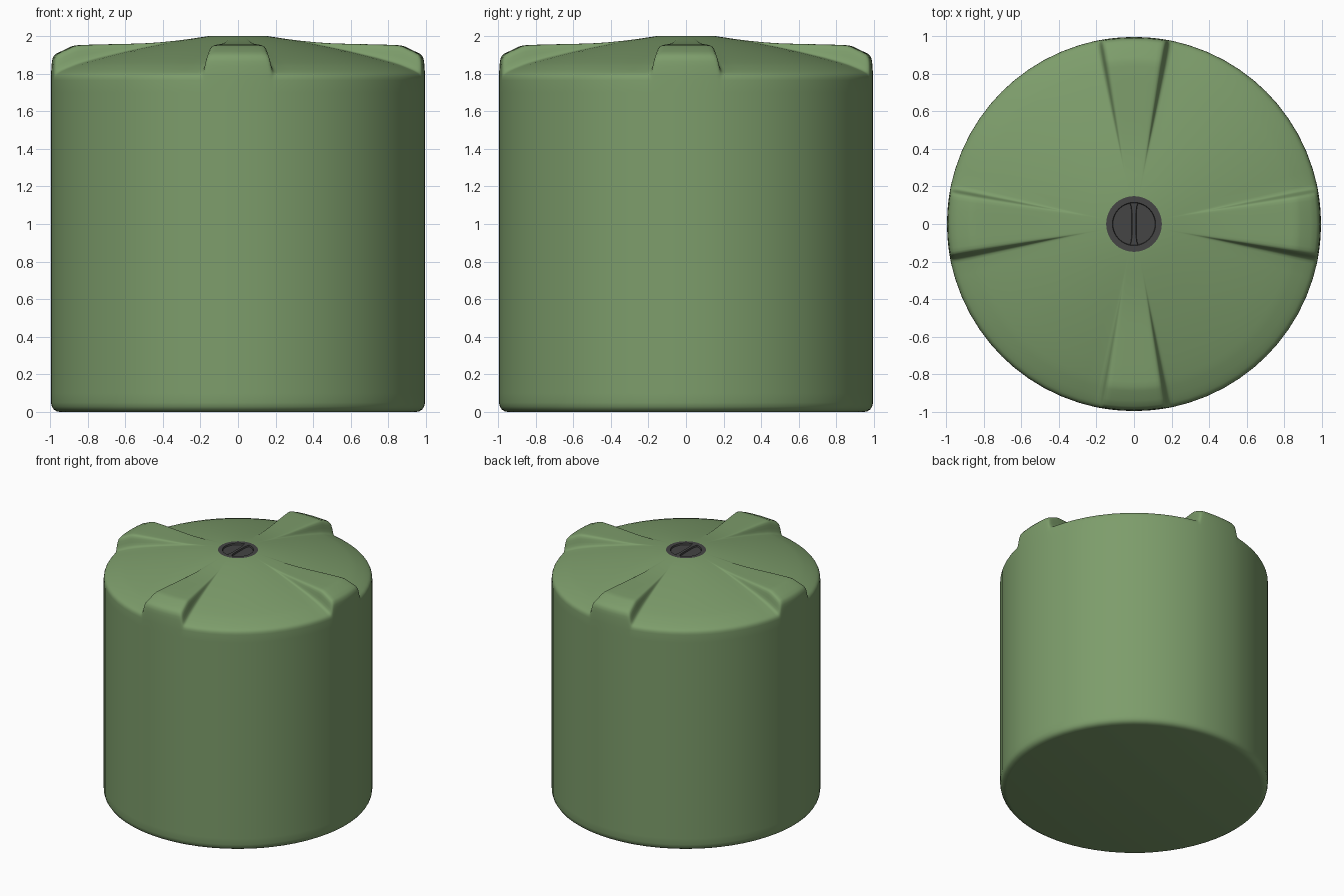
import bpy, bmesh, math

if "Cube" in bpy.data.objects:
    bpy.data.objects.remove(bpy.data.objects["Cube"])


def material(name, rgb):
    m = bpy.data.materials.new(name)
    m.diffuse_color = (*rgb, 1)
    m.use_nodes = True
    m.node_tree.nodes["Principled BSDF"].inputs["Base Color"].default_value = m.diffuse_color
    return m


GREEN = material("tank green", (0.205, 0.337, 0.147))
GREY = material("lid dark grey", (0.058, 0.058, 0.058))


def finish(bm, name, mat, angle):
    bmesh.ops.recalc_face_normals(bm, faces=bm.faces)
    me = bpy.data.meshes.new(name)
    bm.to_mesh(me)
    bm.free()
    ob = bpy.data.objects.new(name, me)
    bpy.context.collection.objects.link(ob)
    me.materials.append(mat)
    bpy.ops.object.select_all(action='DESELECT')
    bpy.context.view_layer.objects.active = ob
    ob.select_set(True)
    bpy.ops.object.shade_smooth_by_angle(angle=math.radians(angle))
    return ob


def skin(bm, rings):
    for a, b in zip(rings, rings[1:]):
        n = len(a)
        for i in range(n):
            bm.faces.new((a[i], a[(i + 1) % n], b[(i + 1) % n], b[i]))


# Tank: (r, z) of the plain roof paired with (r, z) of the raised ribs
wall = [(0.945, 0), (0.965, 0.004), (0.98, 0.013), (0.99, 0.028), (0.995, 0.05),
        (0.995, 0.1), (0.995, 0.9), (0.995, 1.70), (0.995, 1.765)]
profile = [(p, p) for p in wall] + [
    ((0.993, 1.780), (0.994, 1.81)),
    ((0.988, 1.791), (0.992, 1.84)),
    ((0.980, 1.800), (0.990, 1.865)),
    ((0.970, 1.806), (0.984, 1.888)),
    ((0.955, 1.814), (0.970, 1.905)),
    ((0.930, 1.825), (0.940, 1.919)),
    ((0.885, 1.843), (0.888, 1.944)),
    ((0.865, 1.850), (0.865, 1.950)),
    ((0.840, 1.858), (0.840, 1.952)),
    ((0.750, 1.883), (0.750, 1.955)),
    ((0.600, 1.919), (0.600, 1.958)),
    ((0.500, 1.940), (0.500, 1.961)),
    ((0.420, 1.956), (0.420, 1.966)),
    ((0.340, 1.971), (0.340, 1.974)),
    ((0.260, 1.984), (0.260, 1.984)),
    ((0.160, 1.999), (0.160, 1.999)),
    ((0.145, 2.000), (0.145, 2.000)),
    ((0.143, 1.985), (0.143, 1.985)),
]
# Rib cross-section: angle from the rib axis and how far it is raised
half = [(0.0, 1), (0.07, 1), (0.13, 1), (0.15, 0.985), (0.162, 0.94), (0.17, 0.85),
        (0.176, 0.68), (0.182, 0.42), (0.188, 0.2), (0.195, 0.08), (0.205, 0.02),
        (0.22, 0), (0.30, 0), (0.40, 0), (0.50, 0), (0.60, 0), (0.70, 0)]
quarter = ([(-a, s) for a, s in reversed(half[1:])] + half + [(math.pi / 4, 0)])
section = [(k * math.pi / 2 + a, s) for k in range(4) for a, s in quarter]

bm = bmesh.new()
rings = []
for base, rib in profile:
    ring = []
    for a, s in section:
        r = base[0] + (rib[0] - base[0]) * s
        z = base[1] + (rib[1] - base[1]) * s
        ring.append(bm.verts.new((r * math.cos(a), r * math.sin(a), z)))
    rings.append(ring)
skin(bm, rings)
bm.faces.new(rings[0])
bm.faces.new(rings[-1])
finish(bm, "tank_body", GREEN, 50)

# Lid: flat rim around a sunken floor
bm = bmesh.new()
rings = []
for r, z in [(0.148, 1.985), (0.148, 2.0), (0.115, 2.0), (0.112, 1.988)]:
    rings.append([bm.verts.new((r * math.cos(i * math.tau / 64),
                                r * math.sin(i * math.tau / 64), z)) for i in range(64)])
skin(bm, rings)
bm.faces.new(rings[-1])
finish(bm, "lid", GREY, 30)

# Grip bar across the lid, flared where it joins the rim
bm = bmesh.new()
steps = [-0.113, -0.105, -0.09, -0.06, 0, 0.06, 0.09, 0.105, 0.113]
loops = []
for y in steps:
    w = 0.010 + 0.012 * (abs(y) / 0.113) ** 6
    loops.append([bm.verts.new((x, y, z)) for x, z in
                  [(-w - 0.003, 1.986), (-w, 2.0), (w, 2.0), (w + 0.003, 1.986)]])
skin(bm, loops)
bm.faces.new(loops[0])
bm.faces.new(loops[-1])
finish(bm, "lid_grip", GREY, 30)
